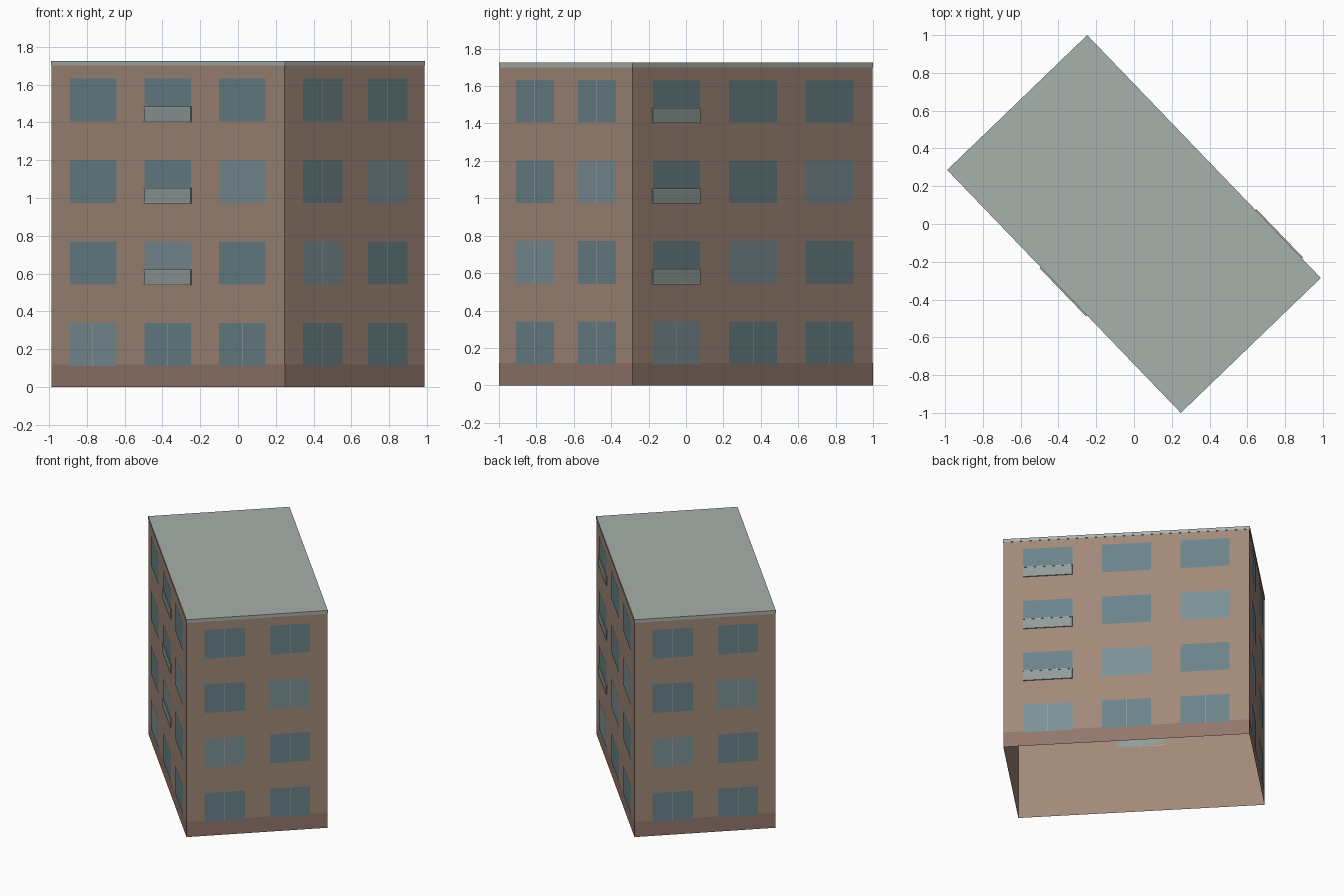
import bpy, bmesh
from mathutils import Vector

if "Cube" in bpy.data.objects:
    bpy.data.objects.remove(bpy.data.objects["Cube"])

# Footprint corners, counter-clockwise: left, front, right, back
CORNERS = [Vector(p) for p in ((-0.986, 0.285, 0), (0.247, -0.997, 0),
                               (0.986, -0.285, 0), (-0.247, 0.997, 0))]
HEIGHT, TRIM_Z, BASE_Z = 1.725, 1.70, 0.12
FLOOR_H, SILL, WIN_H = 0.431, 0.112, 0.228


def material(name, rgb):
    m = bpy.data.materials.new(name)
    m.diffuse_color = (*rgb, 1)
    m.use_nodes = True
    m.node_tree.nodes["Principled BSDF"].inputs["Base Color"].default_value = m.diffuse_color
    return m


BRICK = material("brick", (0.36, 0.25, 0.19))
PLINTH = material("plinth", (0.29, 0.185, 0.15))
ROOF = material("roof_grey", (0.39, 0.44, 0.41))
GLASS = material("glass", (0.145, 0.225, 0.255))
GLASS_LIGHT = material("glass_light", (0.20, 0.28, 0.31))
PANEL = material("balcony_panel", (0.28, 0.33, 0.32))
FRAME = material("frame", (0.42, 0.44, 0.42))


def make_object(name, bm, mat):
    mesh = bpy.data.meshes.new(name)
    bm.to_mesh(mesh)
    bm.free()
    mesh.materials.append(mat)
    obj = bpy.data.objects.new(name, mesh)
    bpy.context.collection.objects.link(obj)
    return obj


def ring(name, z0, z1, mat, grow=0.0, lid=False):
    """Four-sided band around the footprint, optionally closed on top."""
    bm = bmesh.new()
    pts = [c * (1 + grow) for c in CORNERS]
    low, high = ([bm.verts.new((p.x, p.y, z)) for p in pts] for z in (z0, z1))
    for i in range(4):
        j = (i + 1) % 4
        bm.faces.new((low[i], low[j], high[j], high[i]))
    if lid:
        bm.faces.new(high)
    return make_object(name, bm, mat)


class Wall:
    """Local frame on one facade: u along it (0..1), z up, d outward."""
    def __init__(self, i):
        self.start = CORNERS[i]
        self.run = CORNERS[(i + 1) % 4] - self.start
        self.out = Vector((self.run.y, -self.run.x, 0)).normalized()

    def point(self, u, z, d):
        return self.start + self.run * u + self.out * d + Vector((0, 0, z))

    def pane(self, name, u0, u1, z0, z1, d, mat):
        bm = bmesh.new()
        bm.faces.new([bm.verts.new(self.point(u, z, d)) for u, z in
                      ((u0, z0), (u1, z0), (u1, z1), (u0, z1))])
        return make_object(name, bm, mat)

    def block(self, name, u0, u1, z0, z1, d, mat):
        bm = bmesh.new()
        back, front = ([bm.verts.new(self.point(u, z, k)) for u, z in
                        ((u0, z0), (u1, z0), (u1, z1), (u0, z1))] for k in (0, d))
        bm.faces.new(front)
        bm.faces.new(back[::-1])
        for i in range(4):
            j = (i + 1) % 4
            bm.faces.new((back[i], back[j], front[j], front[i]))
        return make_object(name, bm, mat)


# Shell (open underneath), plinth band and roof cap
ring("walls", 0, TRIM_Z, BRICK)
ring("plinth_band", 0, BASE_Z, PLINTH, grow=0.0015)
ring("roof_cap", TRIM_Z, HEIGHT, ROOF, grow=0.003, lid=True)

LONG = [(0.08, 0.28), (0.40, 0.60), (0.72, 0.92)]
SHORT = [(0.128, 0.412), (0.592, 0.876)]
BALCONY_COLUMN = {0: 1, 2: 0}

for side in range(4):
    wall = Wall(side)
    is_long = side % 2 == 0
    for col, (u0, u1) in enumerate(LONG if is_long else SHORT):
        for floor in range(4):
            tag = f"{side}_{floor}_{col}"
            z = SILL + FLOOR_H * floor
            # Window glass, lighter along one diagonal
            light = col == (floor if is_long else floor - 1)
            wall.pane("window_" + tag, u0, u1, z, z + WIN_H, 0.003,
                      GLASS_LIGHT if light else GLASS)
            # Centre mullion
            if floor == 0 or not is_long:
                mid, half = (u0 + u1) / 2, 0.002 / wall.run.length
                wall.pane("mullion_" + tag, mid - half, mid + half,
                          z, z + WIN_H, 0.004, FRAME)
            # Balcony: panel with top rail and floor slab
            if floor and BALCONY_COLUMN.get(side) == col:
                wall.block("balcony_panel_" + tag, u0, u1, z, z + 0.075, 0.007, PANEL)
                wall.block("balcony_rail_" + tag, u0, u1, z + 0.073, z + 0.078, 0.009, FRAME)
                wall.block("balcony_slab_" + tag, u0, u1, z - 0.003, z + 0.002, 0.009, FRAME)
